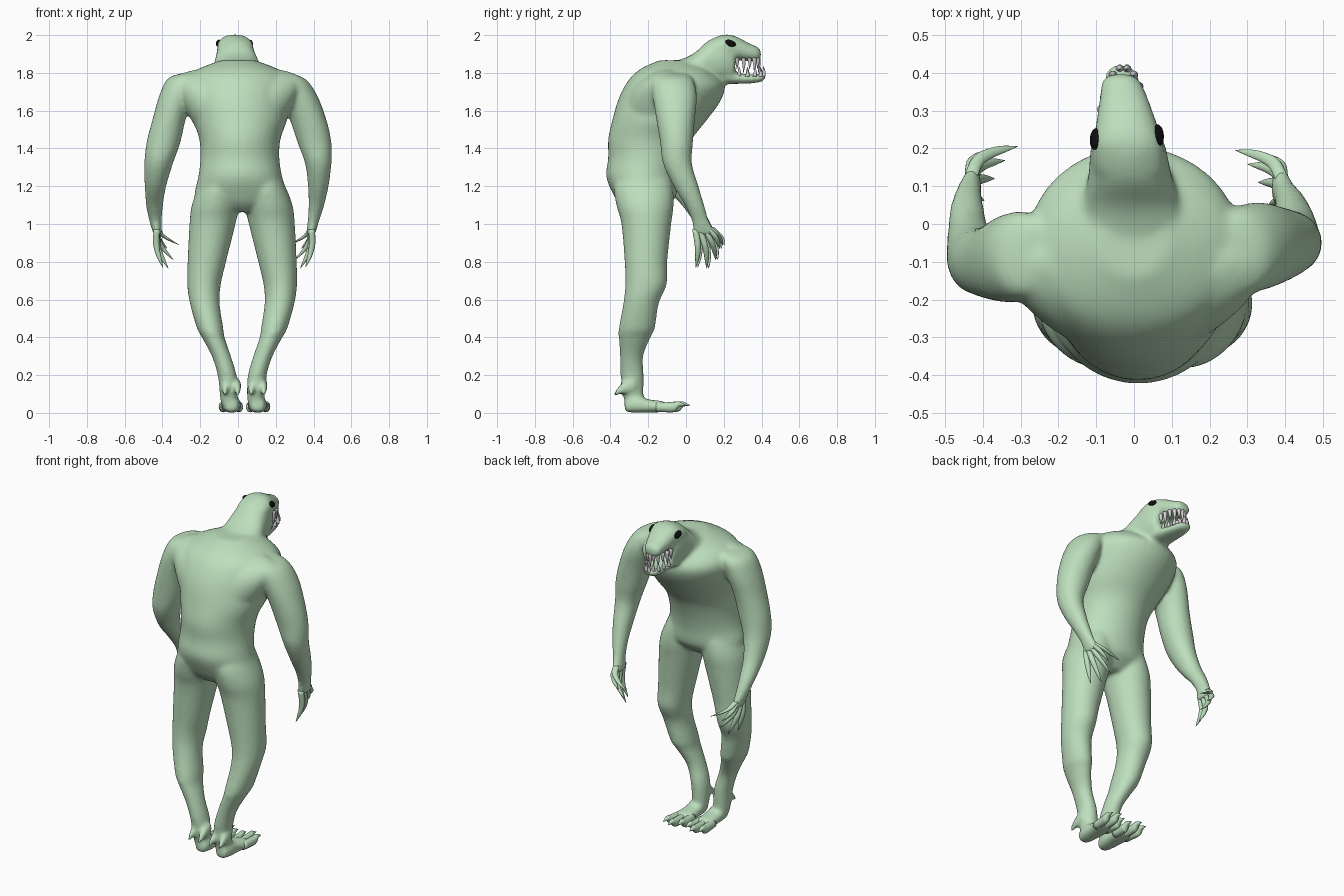
import bpy, bmesh, math
from mathutils import Matrix, Vector


def material(name, rgb):
    m = bpy.data.materials.new(name)
    m.diffuse_color = (*rgb, 1)
    return m


GREEN = material("pale green skin", (0.51, 0.735, 0.51))
TOOTH = material("grey white teeth", (0.65, 0.63, 0.65))
BLACK = material("black eyes", (0.004, 0.004, 0.004))


def catmull(rows, steps):
    """Smoothly resample a list of equal-length tuples."""
    out = []
    for i in range(len(rows) - 1):
        p = [rows[max(i - 1, 0)], rows[i], rows[i + 1], rows[min(i + 2, len(rows) - 1)]]
        for k in range(steps):
            t = k / steps
            out.append([0.5 * (2 * b + (c - a) * t + (2 * a - 5 * b + 4 * c - d) * t * t
                               + (3 * b - a - 3 * c + d) * t ** 3) for a, b, c, d in zip(*p)])
    out.append(list(rows[-1]))
    return out


def loft(bm, rows, axis="z", power=2.0, sides=28, steps=4):
    """Skin rings (x, y, z, rx, r2); rings lie across the z or y axis."""
    rings = []
    for x, y, z, rx, r2 in catmull(rows, steps):
        ring = []
        for i in range(sides):
            a = 2 * math.pi * i / sides
            c, s = math.cos(a), math.sin(a)
            u = max(rx, 0.001) * math.copysign(abs(c) ** (2 / power), c)
            v = max(r2, 0.001) * math.copysign(abs(s) ** (2 / power), s)
            ring.append(bm.verts.new((x + u, y + v, z) if axis == "z" else (x + u, y, z + v)))
        rings.append(ring)
    for r, q in zip(rings, rings[1:]):
        for i in range(sides):
            j = (i + 1) % sides
            bm.faces.new((r[i], r[j], q[j], q[i]))
    bm.faces.new(rings[0])
    bm.faces.new(rings[-1])


def finish(bm, name, mat):
    bmesh.ops.recalc_face_normals(bm, faces=bm.faces)
    for f in bm.faces:
        f.smooth = True
    me = bpy.data.meshes.new(name)
    bm.to_mesh(me)
    bm.free()
    me.materials.append(mat)
    ob = bpy.data.objects.new(name, me)
    bpy.context.collection.objects.link(ob)
    return ob


body = bmesh.new()

# torso, hunched forward
loft(body, [(.015, -.22, 1.065, .09, .09), (.015, -.22, 1.1, .2, .13), (.015, -.217, 1.15, .245, .165),
            (.012, -.23, 1.25, .222, .192), (.01, -.212, 1.35, .209, .2),
            (.01, -.19, 1.45, .215, .222), (.01, -.14, 1.55, .25, .25),
            (0, -.09, 1.65, .275, .272), (0, -.06, 1.73, .285, .265),
            (0, -.06, 1.79, .26, .22), (0, -.055, 1.83, .19, .17), (0, -.05, 1.867, .09, .09)],
     sides=40)
# broad upper back joining the shoulders
loft(body, [(0, -.15, 1.52, .23, .2), (0, -.15, 1.6, .275, .2), (0, -.14, 1.68, .315, .185),
            (0, -.125, 1.74, .335, .16), (0, -.11, 1.785, .32, .12), (0, -.1, 1.815, .24, .07)], sides=40)

# neck and skull
loft(body, [(0, -.1, 1.74, .2, .11), (0, -.05, 1.755, .175, .11), (0, .0, 1.775, .155, .107),
            (-.005, .05, 1.795, .135, .115), (-.01, .12, 1.845, .112, .127), (-.015, .2, 1.873, .1, .13),
            (-.017, .24, 1.866, .087, .122), (-.018, .26, 1.86, .078, .1)], "y", 2.2)
# upper snout
loft(body, [(-.012, .14, 1.92, .096, .06), (-.016, .21, 1.938, .095, .066), (-.02, .27, 1.929, .08, .062),
            (-.028, .34, 1.908, .063, .046), (-.034, .38, 1.9, .05, .038), (-.035, .397, 1.898, .03, .02)],
     "y", 2.2)
# lower jaw
loft(body, [(-.015, .18, 1.785, .08, .045), (-.02, .27, 1.772, .066, .03), (-.027, .34, 1.768, .056, .024),
            (-.034, .4, 1.775, .042, .022), (-.035, .42, 1.78, .025, .012)], "y", 2.4)

# arms: each hangs a little differently
loft(body, [(.22, -.08, 1.8, .04, .07), (.27, -.075, 1.77, .085, .11), (.322, -.06, 1.68, .098, .118),
            (.372, -.055, 1.55, .097, .102), (.405, -.05, 1.43, .09, .087), (.425, -.045, 1.32, .07, .077),
            (.425, .0, 1.2, .055, .067), (.415, .045, 1.1, .042, .052), (.4, .075, 1.02, .031, .046),
            (.39, .092, .97, .026, .056), (.384, .1, .94, .02, .054)])
loft(body, [(-.25, -.08, 1.8, .04, .07), (-.29, -.08, 1.77, .082, .11), (-.327, -.09, 1.68, .09, .118),
            (-.366, -.1, 1.55, .088, .102), (-.395, -.1, 1.43, .09, .092), (-.42, -.09, 1.32, .076, .087),
            (-.437, -.04, 1.2, .057, .072), (-.442, .03, 1.1, .046, .054), (-.437, .078, 1.02, .034, .046),
            (-.43, .095, .97, .026, .056), (-.424, .103, .94, .02, .054)])

# legs and feet, mirrored about a line just right of centre
MID = .022
LEG = [(.09, -.22, 1.32, .08, .12), (.115, -.225, 1.2, .113, .155), (.14, -.217, 1.1, .127, .152),
       (.157, -.21, 1.0, .122, .132),
       (.187, -.212, .8, .102, .113), (.202, -.212, .68, .089, .11), (.198, -.238, .58, .079, .094),
       (.17, -.26, .45, .07, .096), (.153, -.272, .4, .06, .085), (.11, -.288, .3, .051, .062),
       (.08, -.285, .2, .05, .062), (.072, -.28, .1, .047, .055), (.072, -.275, .05, .042, .047)]
FOOT = [(.075, -.325, .035, .032, .03), (.075, -.27, .045, .048, .045), (.075, -.2, .037, .052, .035),
        (.077, -.13, .033, .056, .03), (.078, -.1, .03, .048, .022)]
foot_mid = lambda s: MID + (.007 if s > 0 else .018)
for s in (1, -1):
    side = lambda rows, mid: [(mid + s * r[0], *r[1:]) for r in rows]
    loft(body, side(LEG, MID))
    loft(body, side(FOOT, foot_mid(s)), "y", 2.4)
    # heel spurs, fused into the ankle
    for dx in (.042, .108):
        x = foot_mid(s) + s * dx
        loft(body, [(x, -.27, .15, .02, .035), (x, -.31, .14, .02, .035), (x, -.345, .125, .018, .027),
                    (x, -.37, .108, .013, .019), (x, -.388, .09, .005, .007)], "y", sides=12)

ob = finish(body, "body", GREEN)
rm = ob.modifiers.new("fuse", "REMESH")
rm.mode = "VOXEL"
rm.voxel_size = .0105
rm.use_smooth_shade = True
sm = ob.modifiers.new("soften", "SMOOTH")
sm.factor = .5
sm.iterations = 12

# fingers: (base y, base z, tip inward, tip y, tip z)
FINGERS = [(.06, .97, .03, .062, .77), (.085, .965, .055, .12, .765), (.112, .965, .08, .168, .81),
           (.13, .985, .11, .205, .888), (.125, .98, .05, .188, .87)]
for name, s, x0, dy in (("right_fingers", 1, .39, -.01), ("left_fingers", -1, .43, 0)):
    bm = bmesh.new()
    for by, bz, tin, ty, tz in FINGERS:
        rows = []
        for t, r in ((0, .017), (.35, .017), (.6, .014), (.8, .01), (1, .001)):
            x = x0 - tin * 1.1 * t ** 1.4 + .012 * math.sin(math.pi * t)
            y = by + (ty - by) * t + .012 * math.sin(math.pi * t)
            rows.append((s * x, y + dy, bz + (tz - bz) * t, r, r))
        loft(bm, rows, sides=12, steps=3)
    finish(bm, name, GREEN)

# toes with claws
for name, s in (("right_toes", 1), ("left_toes", -1)):
    bm = bmesh.new()
    for dx, out, tip in ((.038, -.006, -.02), (.076, .003, .01), (.112, .014, -.01)):
        px = lambda t: foot_mid(s) + s * (dx + out * t)
        loft(bm, [(px(0), -.16, .03, .024, .024), (px(.5), -.08, .03, .022, .027),
                  (px(.7), tip - .045, .034, .02, .025), (px(.8), tip - .025, .046, .014, .014),
                  (px(1), tip + .012, .04, .001, .001)], "y", sides=12, steps=3)
    finish(bm, name, GREEN)


# teeth around the open mouth
def teeth(name, z, length, y0, ry, rx, count, sign):
    bm = bmesh.new()
    for i in range(count):
        a = math.radians(-95 + 190 * i / (count - 1))
        x, y = -.028 + rx * math.sin(a), y0 + ry * math.cos(a)
        h = length * (1 if i % 2 else .75)
        loft(bm, [(x, y, z, .012, .012), (x, y + .003, z + sign * h * .5, .008, .008),
                  (x, y, z + sign * h, .0008, .0008)], sides=10, steps=3)
    finish(bm, name, TOOTH)


teeth("upper_teeth", 1.88, .08, .278, .105, .06, 11, -1)
teeth("lower_teeth", 1.78, .055, .29, .122, .052, 10, 1)

# eyes set into the skull sides
for name, s, loc in (("right_eye", 1, (.064, .235, 1.957)), ("left_eye", -1, (-.102, .225, 1.957))):
    bm = bmesh.new()
    rot = Matrix.Rotation(-s * math.radians(28), 4, "Y") @ Matrix.Rotation(s * math.radians(12), 4, "Z") \
        @ Matrix.Rotation(math.radians(-15), 4, "X")
    bmesh.ops.create_uvsphere(bm, u_segments=20, v_segments=12, radius=1,
                              matrix=Matrix.Translation(Vector(loc)) @ rot
                              @ Matrix.Diagonal((.014, .03, .018, 1)))
    finish(bm, name, BLACK)
